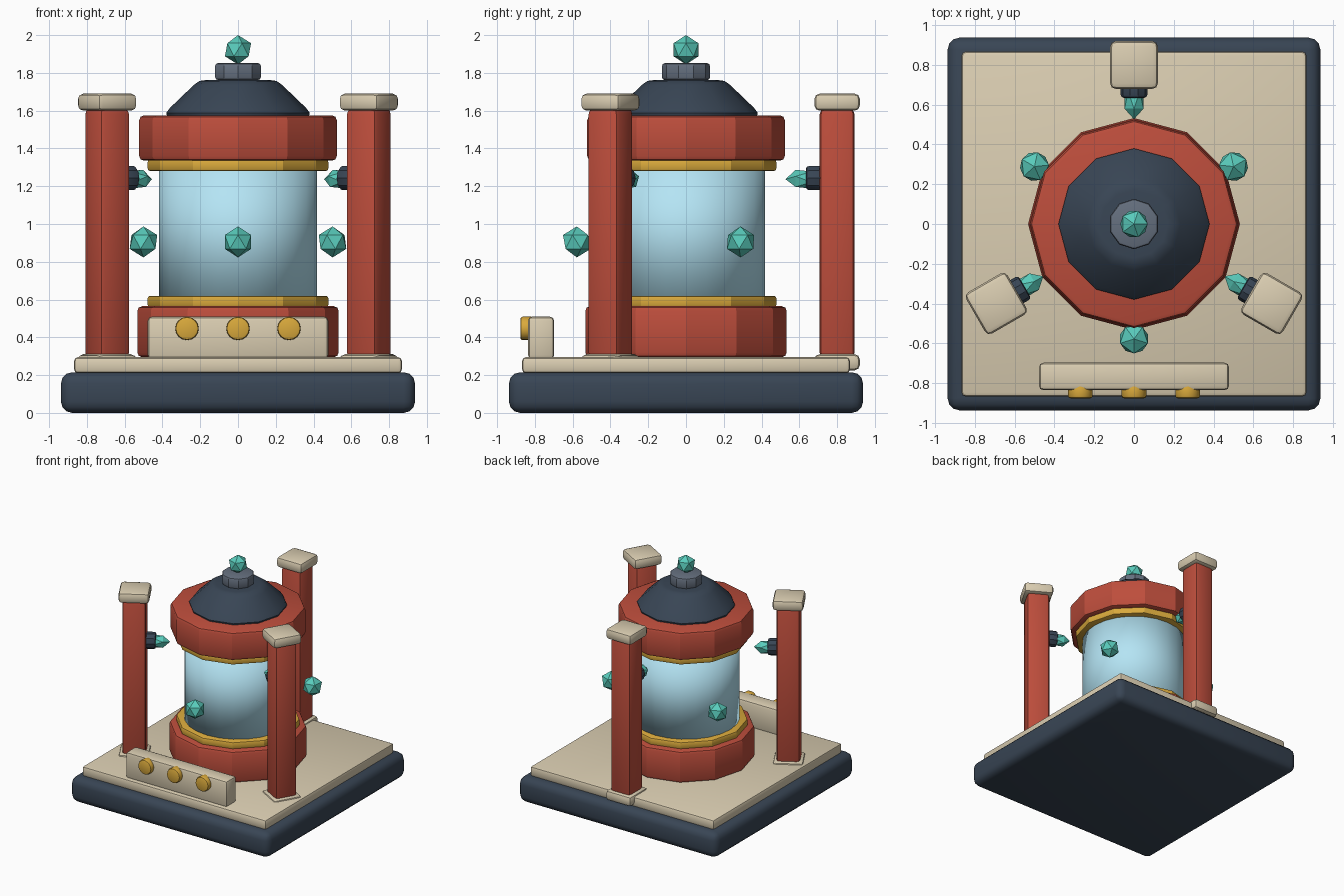
import bpy, bmesh
from math import radians, pi
from mathutils import Matrix

if "Cube" in bpy.data.objects:
    bpy.data.objects.remove(bpy.data.objects["Cube"])


def material(name, rgb):
    m = bpy.data.materials.new(name)
    m.diffuse_color = (*rgb, 1)
    m.use_nodes = True
    m.node_tree.nodes["Principled BSDF"].inputs["Base Color"].default_value = m.diffuse_color
    return m


NAVY = material("navy", (0.04, 0.06, 0.09))
RED = material("red", (0.51, 0.075, 0.045))
CREAM = material("cream", (0.70, 0.61, 0.44))
GOLD = material("gold", (0.70, 0.40, 0.045))
GLASS = material("pale_blue", (0.46, 0.78, 0.91))
TEAL = material("teal", (0.10, 0.60, 0.50))
STEEL = material("steel", (0.13, 0.16, 0.21))


def finish(bm, name, mat, matrix, smooth=None):
    """Turn a bmesh into an object; smooth is the sharp-edge angle or None."""
    bm.transform(matrix)
    bmesh.ops.recalc_face_normals(bm, faces=bm.faces)
    mesh = bpy.data.meshes.new(name)
    bm.to_mesh(mesh)
    bm.free()
    mesh.materials.append(mat)
    ob = bpy.data.objects.new(name, mesh)
    bpy.context.collection.objects.link(ob)
    if smooth is not None:
        bpy.ops.object.select_all(action='DESELECT')
        ob.select_set(True)
        bpy.context.view_layer.objects.active = ob
        bpy.ops.object.shade_smooth_by_angle(angle=radians(smooth))
    return ob


def bevel(bm, width, segments):
    """Bevel only the edges sharper than 40 degrees."""
    edges = [e for e in bm.edges if e.calc_face_angle(0) > radians(40)]
    bmesh.ops.bevel(bm, geom=edges, offset=width, segments=segments,
                    profile=0.5, affect='EDGES')


def box(name, mat, size, loc, width, segments=2, turn=Matrix()):
    bm = bmesh.new()
    bmesh.ops.create_cube(bm, size=1)
    bm.transform(Matrix.Diagonal((*size, 1)))
    bevel(bm, width, segments)
    return finish(bm, name, mat, turn @ Matrix.Translation(loc), 35)


def drum(name, mat, radius, depth, loc, sides=12, width=0.0, turn=Matrix(),
         tilt=Matrix(), top=None, smooth=25, segments=2):
    bm = bmesh.new()
    bmesh.ops.create_cone(bm, cap_ends=True, segments=sides, radius1=radius,
                          radius2=radius if top is None else top, depth=depth)
    if width:
        bevel(bm, width, segments)
    return finish(bm, name, mat, turn @ Matrix.Translation(loc) @ tilt, smooth)


def gem(name, scale, loc, turn=Matrix(), tilt=Matrix()):
    bm = bmesh.new()
    bmesh.ops.create_icosphere(bm, subdivisions=1, radius=1)
    bm.transform(Matrix.Diagonal((*scale, 1)))
    return finish(bm, name, TEAL, turn @ Matrix.Translation(loc) @ tilt)


# Base and floor plate
box("base", NAVY, (1.875, 1.875, 0.215), (0, 0, 0.1075), 0.06, 3)
box("floor_plate", CREAM, (1.735, 1.735, 0.085), (0, 0, 0.2525), 0.02)

# Tank: drums, gold rings and glass
drum("lower_drum", RED, 0.533, 0.27, (0, 0, 0.43), width=0.025)
drum("lower_ring", GOLD, 0.478, 0.06, (0, 0, 0.59), width=0.012)
drum("glass_tank", GLASS, 0.417, 0.74, (0, 0, 0.953), sides=24, smooth=180)
drum("upper_ring", GOLD, 0.478, 0.06, (0, 0, 1.311), width=0.012)
drum("upper_drum", RED, 0.523, 0.24, (0, 0, 1.455), width=0.025)

# Roof: a lathed 12-sided dome
bm = bmesh.new()
rings = []
for r, z in [(0.375, 1.57), (0.38, 1.588), (0.36, 1.615), (0.235, 1.735), (0.205, 1.757), (0.17, 1.762)]:
    ring = bmesh.ops.create_circle(bm, segments=12, radius=r,
                                   matrix=Matrix.Translation((0, 0, z)))["verts"]
    rings.append(ring)
for a, b in zip(rings, rings[1:]):
    for i in range(12):
        j = (i + 1) % 12
        bm.faces.new((a[i], a[j], b[j], b[i]))
bm.faces.new(rings[0])
bm.faces.new(rings[-1])
finish(bm, "roof_dome", NAVY, Matrix(), 40)

# Finial
drum("finial_collar", STEEL, 0.127, 0.09, (0, 0, 1.807), sides=10, width=0.015)
gem("finial_gem", (0.0775,) * 3, (0, 0, 1.9225))

# Three posts facing the tank, each with an emitter
tilt = Matrix.Rotation(pi / 2, 4, 'Y')
for n, angle in enumerate((90, 210, 330), 1):
    turn = Matrix.Rotation(radians(angle), 4, 'Z')
    box(f"post_foot_{n}", CREAM, (0.24, 0.24, 0.085), (0.8, 0, 0.268), 0.027, 2, turn)
    box(f"post_{n}", RED, (0.184, 0.184, 1.32), (0.8, 0, 0.95), 0.027, 2, turn)
    box(f"post_cap_{n}", CREAM, (0.24, 0.24, 0.09), (0.8, 0, 1.645), 0.027, 2, turn)
    drum(f"emitter_collar_{n}", NAVY, 0.067, 0.10, (0.685, 0, 1.243), sides=10,
         width=0.015, turn=turn, tilt=tilt)
    gem(f"emitter_gem_{n}", (0.056, 0.056, 0.096), (0.623, 0, 1.237), turn, tilt)

# Three gems floating around the glass
for n, angle in enumerate((30, 150, 270), 1):
    turn = Matrix.Rotation(radians(angle), 4, 'Z')
    gem(f"floating_gem_{n}", (0.082,) * 3, (0.578, 0, 0.905), turn)

# Control panel and buttons
box("control_panel", CREAM, (0.956, 0.138, 0.225), (0, -0.767, 0.397), 0.022)
tilt = Matrix.Rotation(pi / 2, 4, 'X')
for n, x in enumerate((-0.27, 0, 0.27), 1):
    drum(f"button_{n}", GOLD, 0.062, 0.07, (x, -0.842, 0.447), sides=16,
         width=0.012, tilt=tilt)
